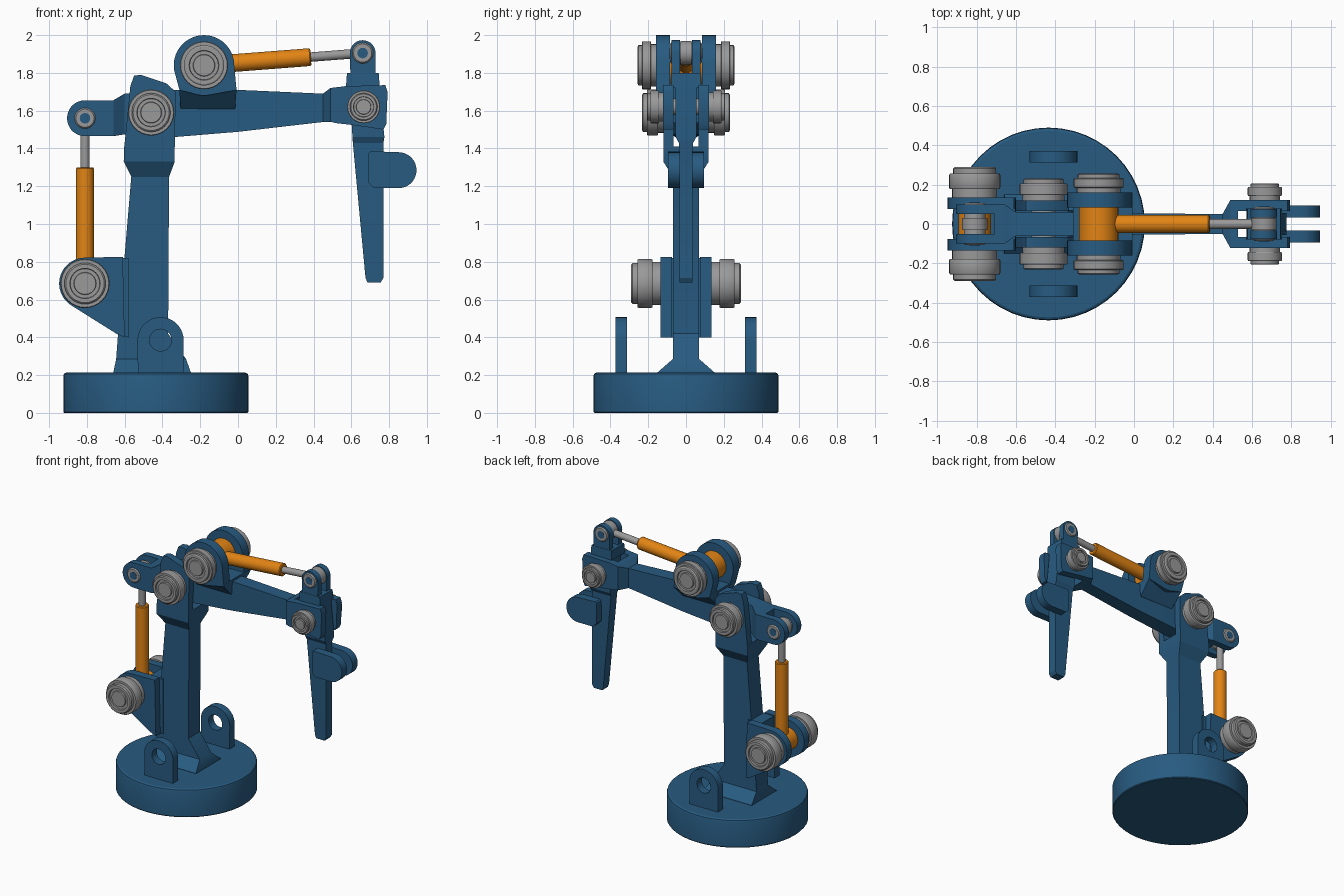
import bpy, bmesh, math
from mathutils import Vector

if "Cube" in bpy.data.objects:
    bpy.data.objects.remove(bpy.data.objects["Cube"])


def material(name, rgb):
    m = bpy.data.materials.new(name)
    m.diffuse_color = (*rgb, 1)
    m.use_nodes = True
    m.node_tree.nodes["Principled BSDF"].inputs["Base Color"].default_value = m.diffuse_color
    return m


BLUE = material("blue_paint", (0.021, 0.105, 0.22))
ORANGE = material("orange_paint", (0.76, 0.23, 0.007))
GREY = material("grey_metal", (0.32, 0.32, 0.32))


def finish(name, bm, mat):
    bmesh.ops.recalc_face_normals(bm, faces=bm.faces)
    me = bpy.data.meshes.new(name)
    bm.to_mesh(me)
    bm.free()
    me.materials.append(mat)
    me.shade_smooth()
    me.set_sharp_from_angle(angle=math.radians(28))
    ob = bpy.data.objects.new(name, me)
    bpy.context.collection.objects.link(ob)
    return ob


def skin(name, rings, mat):
    """Join equal-length closed rings of points and cap both ends."""
    bm = bmesh.new()
    vs = [[bm.verts.new(p) for p in r] for r in rings]
    n = len(vs[0])
    for a, b in zip(vs, vs[1:]):
        for i in range(n):
            bm.faces.new((a[i], a[(i + 1) % n], b[(i + 1) % n], b[i]))
    bm.faces.new(vs[0])
    bm.faces.new(vs[-1])
    return finish(name, bm, mat)


def lathe(name, start, axis, profile, mat, n=32):
    """Turned part: profile is (distance along axis, radius)."""
    rot = Vector((0, 0, 1)).rotation_difference(Vector(axis))
    rings = [[Vector(start) + rot @ Vector((r * math.cos(2 * math.pi * i / n),
              r * math.sin(2 * math.pi * i / n), t)) for i in range(n)] for t, r in profile]
    return skin(name, rings, mat)


def plate(name, prof, y0, y1, mat=BLUE):
    return skin(name, [[(x, y, z) for x, z in prof] for y in (y0, y1)], mat)


def pair(name, prof, y0, y1):
    return [plate(f"{name}_{tag}", prof, s * y0, s * y1) for s, tag in ((-1, "front"), (1, "back"))]


def loft(name, axis, secs):
    """Rectangular sections: (position, low, high, half width in y)."""
    rings = []
    for t, lo, hi, w in secs:
        q = [(lo, -w), (hi, -w), (hi, w), (lo, w)]
        rings.append([(t, y, a) if axis == "x" else (a, y, t) for a, y in q])
    return skin(name, rings, BLUE)


def rounded(c, r, pts):
    """Convex outline around a circle and extra points."""
    circ = [(c[0] + r * math.cos(k * math.pi / 18), c[1] + r * math.sin(k * math.pi / 18))
            for k in range(36)]
    pts = sorted(circ + list(pts))

    def half(seq):
        h = []
        for p in seq:
            while len(h) > 1 and ((h[-1][0] - h[-2][0]) * (p[1] - h[-2][1])
                                  - (h[-1][1] - h[-2][1]) * (p[0] - h[-2][0])) <= 1e-7:
                h.pop()
            h.append(p)
        return h[:-1]
    return half(pts) + half(pts[::-1])


def pin(name, c, R, y0, y1):
    """Stepped joint pin with a cap on both sides."""
    h = y1 - y0
    half = [(y0 - .01, .5 * R), (y0 - .01, .88 * R), (y0 + .25 * h, .88 * R), (y0 + .25 * h, .97 * R),
            (y0 + .3 * h, R), (y0 + .72 * h, R), (y0 + .77 * h, .97 * R), (y0 + .77 * h, .84 * R),
            (y0 + .95 * h, .84 * R), (y1, .78 * R), (y1, .62 * R), (y1 - .012, .6 * R),
            (y1 - .012, .46 * R), (y1 - .002, .44 * R)]
    prof = [(-t, r) for t, r in half[::-1]] + half
    return lathe(name, (c[0], 0, c[1]), (0, 1, 0), prof, GREY)


def small_pin(name, c, w):
    lathe(name, (c[0], -w, c[1]), (0, 1, 0),
          [(0, .028), (0, .048), (.008, .055), (2 * w - .008, .055), (2 * w, .048), (2 * w, .028)], GREY)
    for s in (-1, 1):
        lathe(name + "_centre", (c[0], s * w, c[1]), (0, s, 0), [(-.004, .028), (.002, .028)], BLUE, 16)


SHOULDER, BOOM_TOP = (-.46, 1.59), (-.18, 1.84)
LOWER, REAR = (-.81, .685), (-.81, 1.56)
WRIST, TIP = (.665, 1.62), (.66, 1.905)

# round base
lathe("base", (-.435, 0, 0), (0, 0, 1), [(0, .485), (.006, .49), (.195, .49), (.207, .486), (.213, .475)], BLUE, 48)

# base lugs with holes
cutter = lathe("lug_hole_cutter", (-.41, -.6, .385), (0, 1, 0), [(0, .058), (1.2, .058)], BLUE)
cutter.hide_render = True
cutter.hide_set(True)
for lug in pair("base_lug", rounded((-.41, .385), .122, [(-.53, .2), (-.29, .2)]), .312, .372):
    mod = lug.modifiers.new("hole", "BOOLEAN")
    mod.operation, mod.object, mod.solver = "DIFFERENCE", cutter, "EXACT"

# column and its fork
loft("column", "z", [(.2, -.66, -.25, .15), (.215, -.66, -.25, .15), (.285, -.645, -.275, .07),
                     (.42, -.635, -.37, .07), (1.25, -.565, -.365, .07), (1.33, -.605, -.335, .12),
                     (1.41, -.603, -.335, .12)])
pair("column_fork", [(-.603, 1.4), (-.335, 1.4), (-.33, 1.7), (-.38, 1.745), (-.515, 1.79),
                     (-.55, 1.785), (-.57, 1.73)], .065, .12)

# lower cylinder bracket on the column
pair("lower_bracket", rounded(LOWER, .137, [(-.61, .826), (-.645, .42), (-.6, .4)]), .075, .135)
plate("lower_bracket_web", [(-.69, .82), (-.58, .82), (-.58, .4), (-.64, .42), (-.69, .46)], -.08, .08)

# boom with rear clevis and front fork
loft("boom", "x", [(-.71, 1.465, 1.655, .1), (-.66, 1.465, 1.655, .1), (-.6, 1.475, 1.69, .06),
                   (-.34, 1.46, 1.71, .06), (0, 1.488, 1.71, .055), (.45, 1.54, 1.69, .05),
                   (.49, 1.54, 1.72, .122), (.53, 1.535, 1.725, .122)])
pair("rear_clevis", rounded(REAR, .095, [(-.68, 1.655), (-.68, 1.465)]), .05, .1)
pair("boom_fork", [(.51, 1.535), (.6, 1.525), (.77, 1.5), (.785, 1.53), (.792, 1.7), (.78, 1.735), (.57, 1.73),
                   (.51, 1.722)], .065, .122)

# upper cylinder bracket on the boom
loft("upper_bracket_base", "z", [(1.61, -.305, -.015, .058), (1.71, -.31, -.008, .16), (1.725, -.31, -.008, .16)])
pair("upper_bracket", rounded(BOOM_TOP, .16, [(-.31, 1.71), (-.008, 1.71)]), .085, .16)

# hanging finger with upper clevis
loft("finger", "z", [(.69, .685, .755, .033), (.715, .675, .77, .035), (1.43, .608, .77, .038),
                     (1.46, .606, .775, .055), (1.72, .59, .75, .055), (1.73, .572, .75, .08),
                     (1.80, .577, .745, .078)])
pair("finger_clevis", rounded(TIP, .068, [(.595, 1.79), (.727, 1.79)]), .032, .076)
pair("finger_side_pad", rounded((.85, 1.285), .095, [(.69, 1.375), (.69, 1.22), (.7, 1.385), (.72, 1.19)]),
     .033, .095)

# joint pins
pin("shoulder_pin", SHOULDER, .122, .12, .232)
pin("upper_cylinder_pin", BOOM_TOP, .127, .16, .256)
pin("lower_cylinder_pin", LOWER, .13, .14, .29)
pin("wrist_pin", WRIST, .087, .122, .207)
small_pin("rear_rod_pin", REAR, .108)
small_pin("finger_rod_pin", TIP, .086)

# orange cylinders with grey rods
for name, a, b, tube, width, barrel in (("lower", LOWER, REAR, .615, .147, .083),
                                        ("upper", BOOM_TOP, TIP, .567, .084, .1)):
    p = Vector((a[0], 0, a[1]))
    d = Vector((b[0], 0, b[1])) - p
    lathe(name + "_cylinder_barrel", p - Vector((0, width, 0)), (0, 1, 0),
          [(0, barrel), (2 * width, barrel)], ORANGE)
    lathe(name + "_cylinder_tube", p, d, [(0, .047), (tube - .006, .047), (tube, .042)], ORANGE)
    lathe(name + "_cylinder_rod", p, d, [(.3, .025), (d.length, .025)], GREY, 20)
    q = p + d - Vector((0, .03, 0))
    lathe(name + "_rod_eye", q, (0, 1, 0), [(0, .064), (.06, .064)], GREY)
